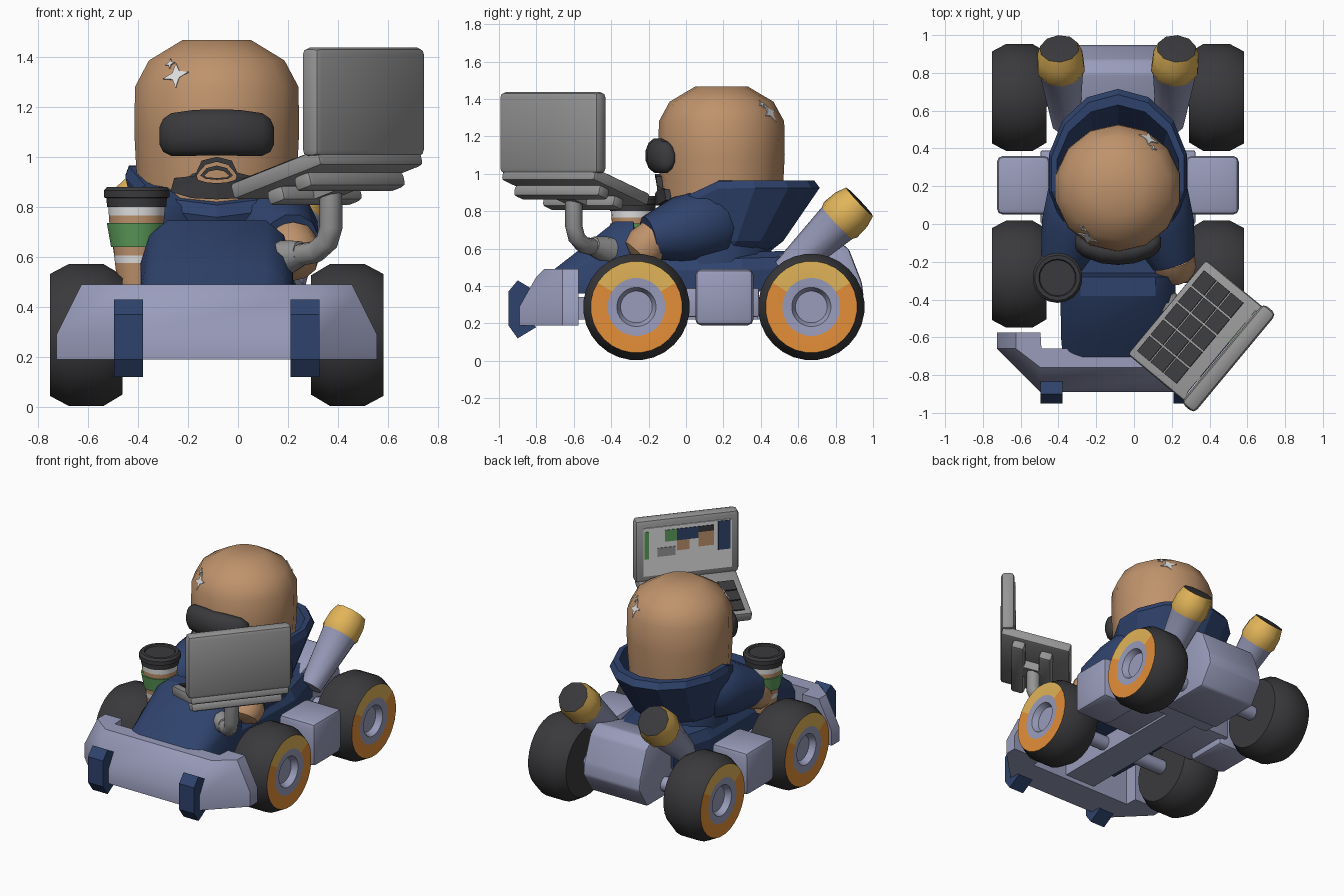
import bpy, bmesh
from math import sin, cos, pi, sqrt, radians
from mathutils import Matrix, Vector

if "Cube" in bpy.data.objects:
    bpy.data.objects.remove(bpy.data.objects["Cube"])

CX = -0.085  # centre line of the kart


def material(name, r, g, b):
    m = bpy.data.materials.new(name)
    m.use_nodes = True
    m.diffuse_color = (r, g, b, 1)
    m.node_tree.nodes["Principled BSDF"].inputs["Base Color"].default_value = (r, g, b, 1)
    return m


LAVENDER = material("lavender paint", .32, .335, .50)
NAVY = material("navy", .028, .055, .15)
TAN = material("tan skin", .52, .29, .15)
DARK = material("charcoal rubber", .042, .042, .046)
GREY = material("grey plastic", .30, .30, .30)
ORANGE = material("orange rim", .77, .27, .04)
GOLD = material("gold", .76, .46, .10)
GREEN = material("green sleeve", .11, .34, .105)
WHITE = material("white", .75, .75, .75)


def finish(bm, name, mats, matrix=None, smooth=True, angle=0.65):
    bmesh.ops.recalc_face_normals(bm, faces=bm.faces)
    mesh = bpy.data.meshes.new(name)
    bm.to_mesh(mesh)
    bm.free()
    for m in mats:
        mesh.materials.append(m)
    ob = bpy.data.objects.new(name, mesh)
    bpy.context.collection.objects.link(ob)
    if matrix:
        ob.matrix_world = matrix
    if smooth:
        bpy.ops.object.select_all(action='DESELECT')
        ob.select_set(True)
        bpy.context.view_layer.objects.active = ob
        bpy.ops.object.shade_smooth_by_angle(angle=angle)
    return ob


def loft(name, rings, mats, bands=None, rule=None, caps=True, close=False, bevel=0, **kw):
    """Skin a list of point rings; bands gives a material index per strip."""
    bm = bmesh.new()
    vs = [[bm.verts.new(p) for p in ring] for ring in rings]
    n = len(rings[0])
    for i in range(len(vs) - (0 if close else 1)):
        a, b = vs[i], vs[(i + 1) % len(vs)]
        for j in range(n):
            k = (j + 1) % n
            f = bm.faces.new((a[j], a[k], b[k], b[j]))
            f.material_index = bands[i] if bands else 0
            if rule:
                f.material_index = rule(f)
    if caps:
        for ring, band in ((vs[0], 0), (vs[-1], -1)):
            bm.faces.new(ring).material_index = bands[band] if bands else 0
    if bevel:
        bmesh.ops.bevel(bm, geom=bm.edges[:], offset=bevel, segments=2, affect='EDGES', profile=.5)
    return finish(bm, name, mats, **kw)


def circle(r, z, n):
    return [(r * cos(2 * pi * (i + .5) / n), r * sin(2 * pi * (i + .5) / n), z) for i in range(n)]


def revolve(name, profile, mats, n=16, **kw):
    return loft(name, [circle(r, z, n) for r, z in profile], mats, **kw)


def box(name, lo, hi, mat, bevel=0, **kw):
    rings = [[(lo[0], lo[1], z), (hi[0], lo[1], z), (hi[0], hi[1], z), (lo[0], hi[1], z)] for z in (lo[2], hi[2])]
    return loft(name, rings, [mat], bevel=bevel, **kw)


def side_profile(name, pts, sections, mat, **kw):
    """Extrude a (y, z) profile across the given x positions."""
    return loft(name, [[(x, y, z) for y, z in pts] for x in sections], [mat], **kw)


def along(a, b):
    d = Vector(b) - Vector(a)
    return Matrix.Translation(a) @ d.to_track_quat('Z', 'Y').to_matrix().to_4x4(), d.length


def cone(name, a, b, r1, r2, mat, n=10, **kw):
    m, length = along(a, b)
    return revolve(name, [(r1, 0), (r2, length)], [mat], n=n, matrix=m, **kw)


# Wheels: tyre, two-tone rim, sunken hub
TYRE = [(.12, -.145), (.24, -.145), (.285, -.07), (.285, .07), (.245, .145),
        (.155, .145), (.105, .14), (.085, .10), (.03, .10)]


def wheel_colour(f):
    c = f.calc_center_median()
    r = c.xy.length
    if c.z < .142 or r > .25:
        return 3 if c.z > 0 and r < .13 else 0
    if r < .15:
        return 3
    return 2 if c.x < -.115 else 1


for y, place in ((-.265, "front"), (.67, "rear")):
    for s, side in ((1, "left"), (-1, "right")):
        # local -x points up so the gold patch stays on top
        rot = Matrix(((0, 0, s), (0, s, 0), (-1, 0, 0))).to_4x4()
        m = Matrix.Translation((CX + s * .522, y, .288)) @ rot
        revolve(f"{place}_{side}_wheel", TYRE, [DARK, ORANGE, GOLD, LAVENDER], n=28,
                bands=[0] * 7 + [3], rule=wheel_colour, matrix=m)
    cone(f"{place}_axle", (CX - .4, y, .288), (CX + .4, y, .288), .05, .05, LAVENDER)

# Chassis
box("floor_plate", (CX - .41, 0, .235), (CX + .41, .39, .39), LAVENDER, bevel=.01)
box("rear_floor", (CX - .22, .38, .22), (CX + .22, .56, .34), LAVENDER)
box("centre_rail", (CX - .12, -.7, .22), (CX + .12, .5, .34), LAVENDER)
side_profile("rear_housing", [(.48, .2), (.86, .2), (.95, .34), (.94, .42), (.87, .6), (.8, .65), (.48, .56)],
             (CX - .22, CX + .22), LAVENDER, bevel=.015)
for s, side in ((1, "left"), (-1, "right")):
    x0, x1 = sorted((CX + s * .36, CX + s * .64))
    box(f"{side}_side_pod", (x0, .05, .19), (x1, .36, .49), LAVENDER, bevel=.03)

# Swept front bumper
half = [(.41, -.89), (.64, -.66), (.64, -.575), (.41, -.575), (.405, -.66)]


def bumper_ring(z, dx, dy):
    right = [(min(x, .64 - dx) if x > .5 else x, max(y, -.89 + dy)) for x, y in half]
    return [(CX + x, y, z) for x, y in right] + [(CX - x, y, z) for x, y in reversed(right)]


loft("front_bumper", [bumper_ring(.19, 0, 0), bumper_ring(.29, 0, 0), bumper_ring(.45, .08, .09),
                      bumper_ring(.49, .10, .13)], [LAVENDER])
for s, side in ((1, "left"), (-1, "right")):
    x = CX + s * .352
    side_profile(f"{side}_bumper_hook", [(-.90, .43), (-.80, .37), (-.86, .30), (-.86, .22), (-.80, .18),
                                         (-.90, .12), (-.95, .19), (-.95, .37)],
                 (x - .058, x + .058), NAVY, smooth=False)


# Navy bonnet and tub
def arch(y, z0, w, h):
    shape = [(-1, 0), (-1, .55), (-.88, .85), (-.65, 1), (.65, 1), (.88, .85), (1, .55), (1, 0)]
    return [(CX + w * a, y, z0 + h * b) for a, b in shape]


loft("bonnet", [arch(-.71, .36, .29, .125), arch(-.62, .36, .30, .195), arch(-.38, .36, .305, .385),
                arch(-.28, .36, .305, .385), arch(-.26, .36, .3, .22)], [NAVY], angle=.6)
loft("tub", [arch(-.3, .37, .3, .20), arch(.3, .37, .32, .21), arch(.6, .37, .24, .22)], [NAVY], smooth=False)

# Exhausts
for s, side in ((1, "left"), (-1, "right")):
    m, length = along((CX + s * .275, .53, .475), (CX + s * .31, .928, .85))
    revolve(f"{side}_exhaust", [(.075, 0), (.118, length - .165), (.13, length - .14), (.125, length - .06),
                                (.105, length), (.10, length + .001), (.02, length + .001)],
            [LAVENDER, GOLD, DARK], bands=[0, 1, 1, 1, 2, 2], n=10, matrix=m)

# Driver: torso, arms, hood, head
revolve("torso", [(.30, .45), (.31, .65), (.27, .80)], [NAVY], n=12, matrix=Matrix.Translation((CX, .16, 0)))
for s, side in ((1, "left"), (-1, "right")):
    m, length = along((CX + s * .16, .19, .755), (CX + s * .295, -.2, .655))
    revolve(f"{side}_sleeve", [(.15, -.05), (.205, .05), (.18, length * .55), (.12, length)], [NAVY], n=12, matrix=m)
    m, length = along((CX + s * .295, -.16, .67), (CX + s * .31, -.265, .56))
    revolve(f"{side}_hand", [(.10, 0), (.115, .08), (.095, .14), (.04, .165)], [TAN], n=10, matrix=m)


def hood_ring(cy, rx, ry, z=None, drop=0):
    ring = []
    for x, y, _ in circle(1, 0, 14):
        py = cy + ry * y
        ring.append((CX + rx * x, py, z or min(.965, .81 + (py + .15) * .47) - drop))
    return ring


loft("hoodie_hood", [hood_ring(.16, .27, .27, .57), hood_ring(.20, .31, .32, .64), hood_ring(.27, .375, .445, drop=.04),
                     hood_ring(.265, .36, .42), hood_ring(.26, .33, .37), hood_ring(.2, .30, .30, .75)],
     [NAVY], smooth=False)
revolve("head", [(.31, .7), (.33, .95), (.338, 1.1), (.335, 1.28), (.278, 1.385), (.14, 1.467)], [TAN], n=14,
        matrix=Matrix.Translation((CX, .19, 0)), angle=.9)

# Wraparound goggles
goggles = []
for t, k in ((-1, .4), (-.94, .72), (-.8, .93), (-.4, 1), (0, 1), (.4, 1), (.8, .93), (.94, .72), (1, .4)):
    goggles.append([(CX + .228 * t, -.155 + .06 * t * t + .064 * k * x, 1.098 - .014 * t * t + .095 * k * y)
                    for x, y, _ in circle(1, 0, 12)])
loft("goggles", goggles, [DARK], angle=.9)

# Beard ring and lip hugging the face
beard_outer = [(0, 1.0), (.06, .985), (.09, .92), (.17, .915), (.185, .86), (.1, .835), (0, .83)]
beard_inner = [(0, .98), (.045, .968), (.07, .94), (.08, .925), (.075, .908), (.04, .898), (0, .895)]
lip_outer = [(0, .965), (.04, .955), (.065, .925), (.045, .912), (0, .908)]
lip_inner = [(0, .948), (.03, .942), (.05, .925), (.04, .918), (0, .915)]


def face_ring(pts, lift):
    full = pts + [(-x, z) for x, z in pts[-2:0:-1]]
    return [(CX + x, .19 - sqrt(.325 ** 2 - x * x) - lift, z) for x, z in full]


for name, outer, inner, lift in (("beard", beard_outer, beard_inner, .03), ("lip", lip_outer, lip_inner, .02)):
    loft(name, [face_ring(outer, 0), face_ring(outer, lift), face_ring(inner, lift), face_ring(inner, 0)],
         [DARK], caps=False, close=True, smooth=False)

# Sparkles on the head, front and back
for turn in (0, pi):
    for ang, z, size, r in ((-122, 1.325, .057, .307), (-131, 1.372, .024, .284)):
        a = radians(ang) + turn
        m = (Matrix.Translation((CX + r * cos(a), .19 + r * sin(a), z)) @ Matrix.Rotation(a + pi / 2, 4, 'Z')
             @ Matrix.Rotation(radians(62), 4, 'X') @ Matrix.Rotation(.28, 4, 'Z'))
        star = [(k * cos(i * pi / 4), k * sin(i * pi / 4)) for i, k in enumerate([size, size * .38] * 4)]
        loft("sparkle", [[(x, y, h) for x, y in star] for h in (-.003, .003)], [WHITE], matrix=m, smooth=False)

# Takeaway cup
revolve("coffee_cup", [(.075, .47), (.088, .575), (.091, .605), (.094, .64), (.104, .64), (.121, .735), (.111, .735),
                       (.113, .765), (.115, .80), (.12, .80), (.123, .835), (.133, .838), (.133, .865), (.12, .88),
                       (.1, .88), (.095, .87)],
        [TAN, WHITE, GREEN, DARK], bands=[0, 1, 0, 2, 2, 2, 0, 1, 3, 3, 3, 3, 3, 3, 3], n=18,
        matrix=Matrix.Translation((-.405, -.285, 0)))

# Laptop: tilted base on two rails, keys, upright screen with picture
lap = Matrix.Translation((.355, -.59, 0)) @ Matrix.Rotation(radians(-39.7), 4, 'Z')
base = lap @ Matrix.Translation((0, 0, .93)) @ Matrix.Rotation(radians(-17), 4, 'Y')
box("laptop_base", (-.24, -.325, -.035), (.24, .325, .035), GREY, bevel=.018, matrix=base)
box("far_rail", (.06, -.30, -.095), (.15, .30, -.03), GREY, bevel=.02, matrix=base)
box("near_rail", (-.13, -.25, -.095), (-.04, .25, -.03), GREY, bevel=.02, matrix=base)
box("arm_mount", (-.06, -.06, -.09), (.08, .06, -.03), GREY, matrix=base)
for i in range(3):
    for j in range(5):
        u, v = -.205 + i * .097, -.28 + j * .113
        box("key", (u, v, .03), (u + .088, v + .104, .043), DARK, matrix=base, smooth=False)
box("screen_lid", (.145, -.342, 1.0), (.235, .342, 1.437), GREY, bevel=.028, matrix=lap)
box("screen_display", (.139, -.29, 1.05), (.147, .29, 1.385), WHITE, matrix=lap)
for name, mat, v0, v1, z0, z1 in (
        ("navy", NAVY, -.28, -.2, 1.18, 1.38), ("leaf", GREEN, .255, .285, 1.17, 1.36),
        ("foliage", GREEN, .07, .15, 1.28, 1.36), ("figure", TAN, -.17, -.07, 1.22, 1.32),
        ("sky", NAVY, -.07, .07, 1.28, 1.36), ("shadow", DARK, -.17, -.07, 1.32, 1.36),
        ("path", TAN, -.01, .07, 1.21, 1.28), ("ground", GREY, .08, .2, 1.18, 1.24)):
    box(f"display_{name}", (.135, v0, z0), (.14, v1, z1), mat, matrix=lap, smooth=False)

# Laptop support arm
curve = bpy.data.curves.new("laptop_arm", 'CURVE')
curve.dimensions = '3D'
curve.bevel_depth = .046
curve.bevel_resolution = 2
spline = curve.splines.new('POLY')
path = [(.37, -.6, .87), (.372, -.6, .72), (.355, -.585, .66), (.31, -.55, .62), (.2, -.46, .60)]
spline.points.add(len(path) - 1)
for p, co in zip(spline.points, path):
    p.co = (*co, 1)
curve.materials.append(GREY)
bpy.context.collection.objects.link(bpy.data.objects.new("laptop_arm", curve))
cone("arm_clamp", (.255, -.5, .615), (.17, -.42, .59), .05, .078, GREY)
